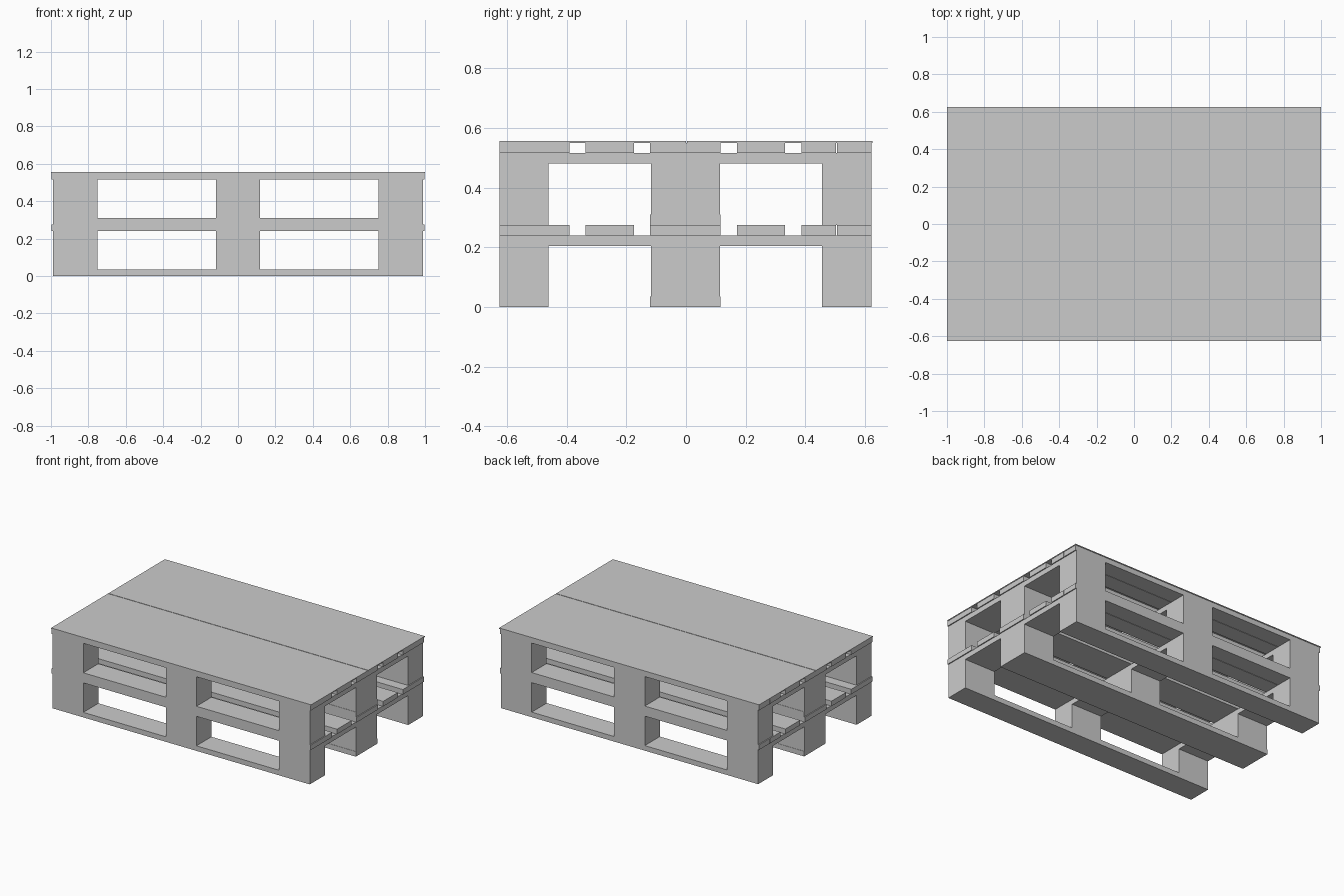
import bpy

if "Cube" in bpy.data.objects:
    bpy.data.objects.remove(bpy.data.objects["Cube"])


def box(name, x0, x1, y0, y1, z0, z1):
    """Axis-aligned board from its limits."""
    bpy.ops.mesh.primitive_cube_add(
        size=1, location=((x0 + x1) / 2, (y0 + y1) / 2, (z0 + z1) / 2))
    ob = bpy.context.object
    ob.name = name
    ob.scale = (x1 - x0, y1 - y0, z1 - z0)
    bpy.ops.object.transform_apply(location=False, rotation=False, scale=True)
    return ob


T = 0.035            # board thickness
PALLET_H = 0.275     # height of one pallet
X_ROWS = [(-0.99, -0.752), (-0.118, 0.118), (0.752, 0.99)]
Y_ROWS = [(-0.625, -0.46), (-0.12, 0.116), (0.456, 0.621)]
DECK = [(-0.625, -0.391), (-0.336, -0.175), (-0.12, 0.116),
        (0.171, 0.332), (0.387, 0.503), (0.506, 0.621)]


def pallet(level, z):
    # Bottom skids and the blocks standing on them
    for j, (y0, y1) in enumerate(Y_ROWS):
        box(f"{level}_skid_{j}", -0.99, 0.99, y0, y1, z, z + T)
        inset = 0.002 if j == 1 else 0
        for i, (x0, x1) in enumerate(X_ROWS):
            box(f"{level}_block_{j}_{i}", x0, x1, y0 + inset, y1 - inset,
                z + T, z + 0.205)
    # Cross stringers over the blocks
    for i, (x0, x1) in enumerate(X_ROWS):
        box(f"{level}_stringer_{i}", x0, x1, -0.625, 0.621, z + 0.205, z + 0.24)
    # Deck boards
    for k, (y0, y1) in enumerate(DECK):
        box(f"{level}_deck_board_{k}", -0.997, 0.997, y0, y1,
            z + 0.24, z + PALLET_H)


pallet("lower", 0)
pallet("upper", PALLET_H)

# Thin cover sheets with a narrow seam
box("cover_sheet_front", -1, 1, -0.625, -0.0005, 0.55, 0.556)
box("cover_sheet_back", -1, 1, 0.0035, 0.625, 0.55, 0.556)
